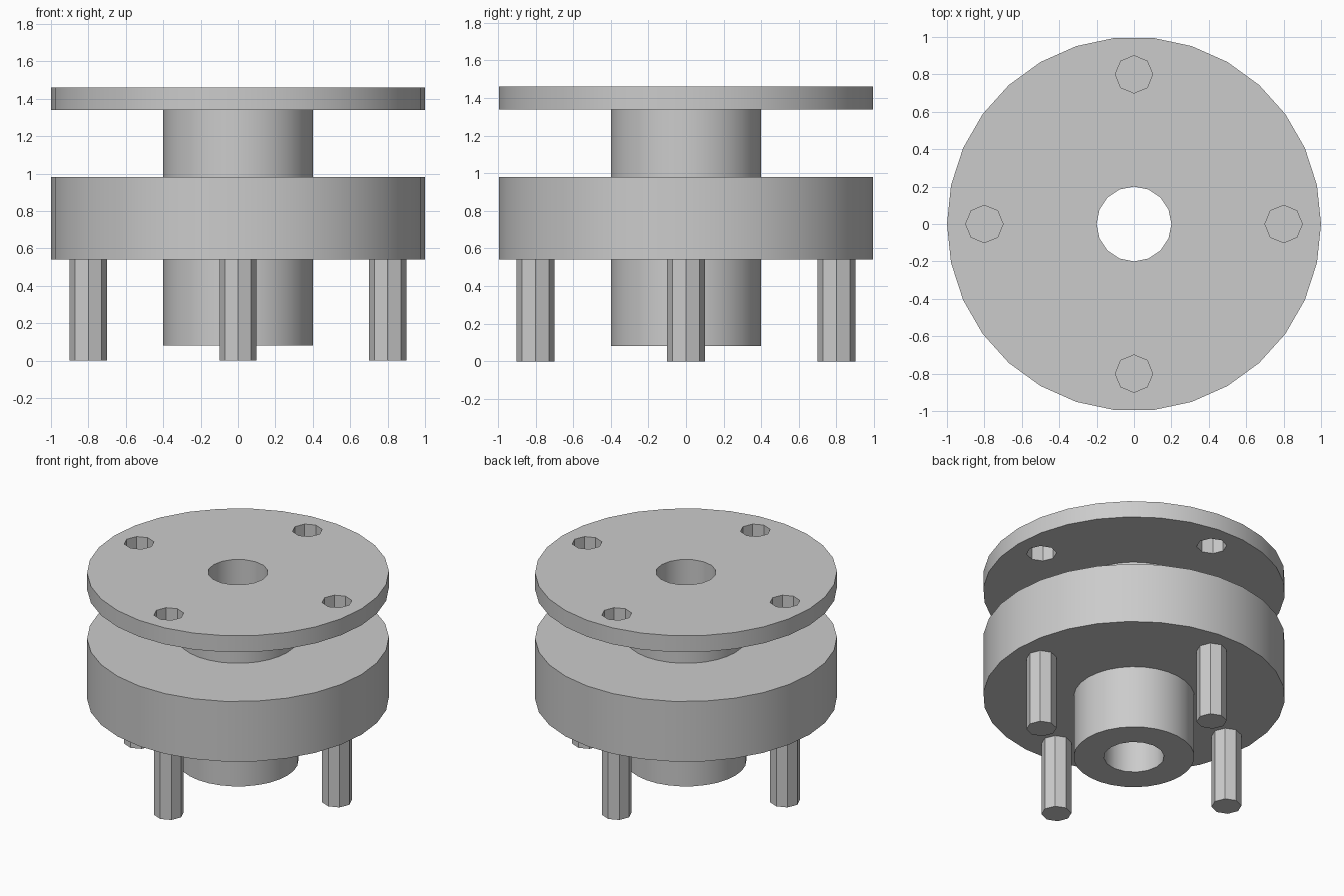
import bpy
import bmesh
from math import cos, sin, pi, radians

cube = bpy.data.objects.get("Cube")
if cube:
    bpy.data.objects.remove(cube, do_unlink=True)

grey = bpy.data.materials.new("plain grey")
grey.use_nodes = True
COLOUR = (0.6, 0.6, 0.6, 1)
grey.diffuse_color = COLOUR
grey.node_tree.nodes["Principled BSDF"].inputs["Base Color"].default_value = COLOUR


def lathe(name, profile, sides, centres=((0, 0),)):
    """Turn a (radius, height) profile, listed bottom to top, into capped solids."""
    bm = bmesh.new()
    for cx, cy in centres:
        rings = []
        for r, z in profile:
            angles = [2 * pi * i / sides for i in range(sides)]
            rings.append([bm.verts.new((cx + r * cos(a), cy + r * sin(a), z)) for a in angles])
        for low, high in zip(rings, rings[1:]):
            for i in range(sides):
                j = (i + 1) % sides
                bm.faces.new((low[i], low[j], high[j], high[i]))
        bm.faces.new(rings[0][::-1])
        bm.faces.new(rings[-1])
    mesh = bpy.data.meshes.new(name)
    bm.to_mesh(mesh)
    bm.free()
    mesh.materials.append(grey)
    obj = bpy.data.objects.new(name, mesh)
    bpy.context.collection.objects.link(obj)
    return obj


def activate(obj):
    bpy.ops.object.select_all(action='DESELECT')
    obj.select_set(True)
    bpy.context.view_layer.objects.active = obj


def cut(obj, cutter):
    cutter.hide_render = True
    mod = obj.modifiers.new("cut", 'BOOLEAN')
    mod.operation = 'DIFFERENCE'
    mod.solver = 'EXACT'
    mod.object = cutter
    activate(obj)
    bpy.ops.object.modifier_apply(modifier=mod.name)
    bpy.data.objects.remove(cutter, do_unlink=True)


def shade(obj):
    activate(obj)
    bpy.ops.object.shade_smooth_by_angle(angle=radians(30))


HUB, RIM, BORE, PEG = 0.4, 1.0, 0.2, 0.1
PEG_CENTRES = [(0.8, 0), (0, 0.8), (-0.8, 0), (0, -0.8)]

# Spool: lower hub, thick drum, neck and thin top flange
spool = lathe("spool_body", [
    (HUB, 0.08), (HUB, 0.54), (RIM, 0.54), (RIM, 0.98),
    (HUB, 0.98), (HUB, 1.34), (RIM, 1.34), (RIM, 1.46)], 30)

# Central bore and the four peg holes through the flange
cut(spool, lathe("bore_cutter", [(BORE, -0.1), (BORE, 1.6)], 16))
cut(spool, lathe("hole_cutter", [(PEG, 1.2), (PEG, 1.6)], 8, PEG_CENTRES))
shade(spool)

# Four octagonal pegs under the drum
for side, centre in zip(("left", "back", "right", "front"), PEG_CENTRES):
    shade(lathe(side + "_peg", [(PEG, 0), (PEG, 0.54)], 8, [centre]))
